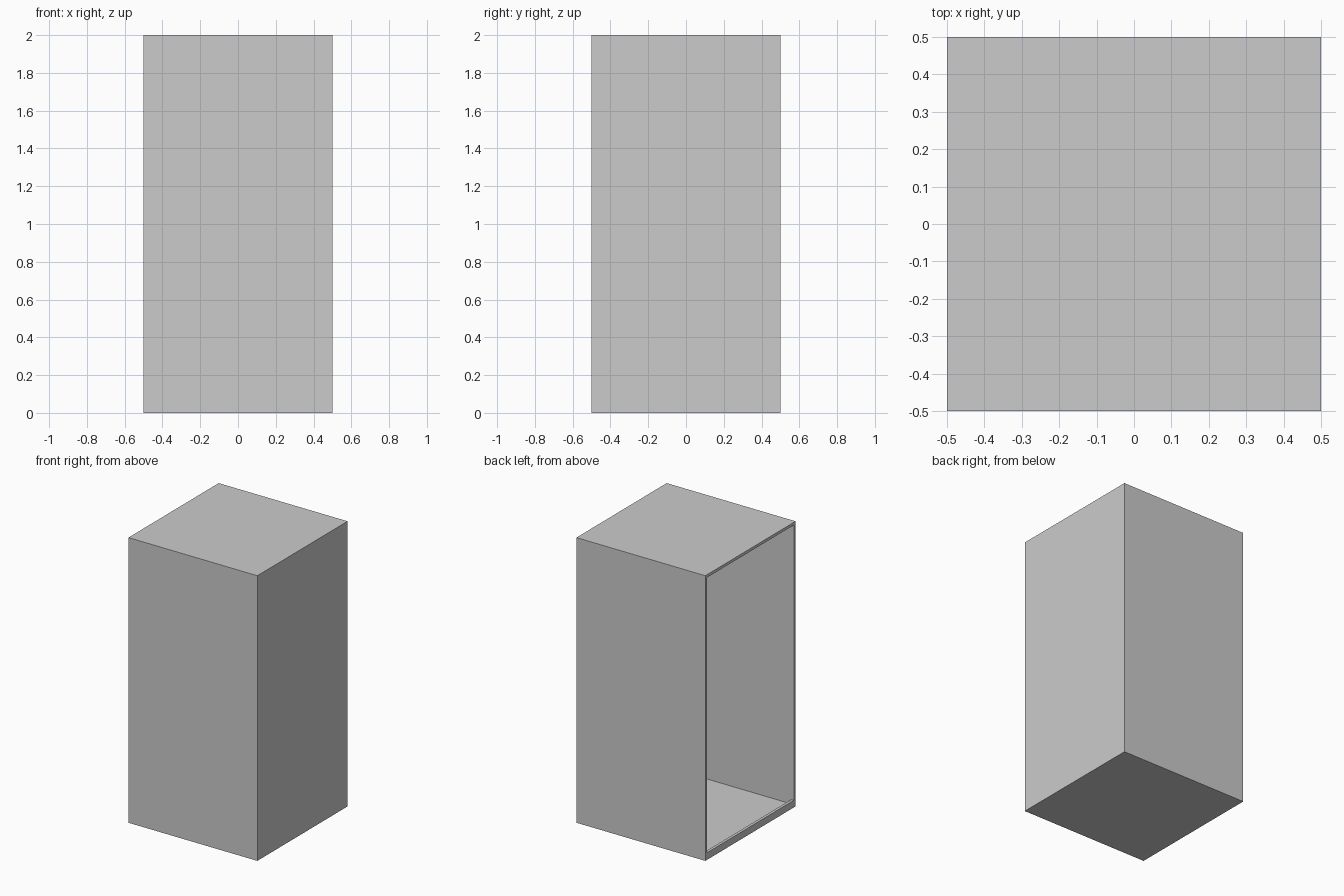
import bpy, bmesh
from mathutils import Vector

if "Cube" in bpy.data.objects:
    bpy.data.objects.remove(bpy.data.objects["Cube"])

T = 0.02          # wall thickness
LIP = 0.05        # height of the raised sill at the opening
W, H = 0.5, 2.0   # half width, full height


def prism(name, profile, half_depth):
    """Extrude an XZ profile symmetrically along y."""
    bm = bmesh.new()
    face = bm.faces.new([bm.verts.new((x, -half_depth, z)) for x, z in profile])
    new = bmesh.ops.extrude_face_region(bm, geom=[face])["geom"]
    verts = [v for v in new if isinstance(v, bmesh.types.BMVert)]
    bmesh.ops.translate(bm, verts=verts, vec=Vector((0, 2 * half_depth, 0)))
    bmesh.ops.recalc_face_normals(bm, faces=bm.faces)
    mesh = bpy.data.meshes.new(name)
    bm.to_mesh(mesh)
    bm.free()
    obj = bpy.data.objects.new(name, mesh)
    bpy.context.collection.objects.link(obj)
    return obj


# Outer cabinet block
cabinet = prism("cabinet_shell", [(-W, 0), (W, 0), (W, H), (-W, H)], W)

# Cavity open to the left side, leaving a sill above the floor
i = W - T
cavity = prism("cavity_cutter", [(-W - 0.1, LIP), (-i, LIP), (-i, T), (i, T),
                                 (i, H - T), (-W - 0.1, H - T)], i)
cavity.hide_render = True

# Hollow out the cabinet
cut = cabinet.modifiers.new("hollow", 'BOOLEAN')
cut.operation = 'DIFFERENCE'
cut.solver = 'EXACT'
cut.object = cavity
bpy.context.view_layer.objects.active = cabinet
cabinet.select_set(True)
bpy.ops.object.modifier_apply(modifier=cut.name)
bpy.data.objects.remove(cavity)
